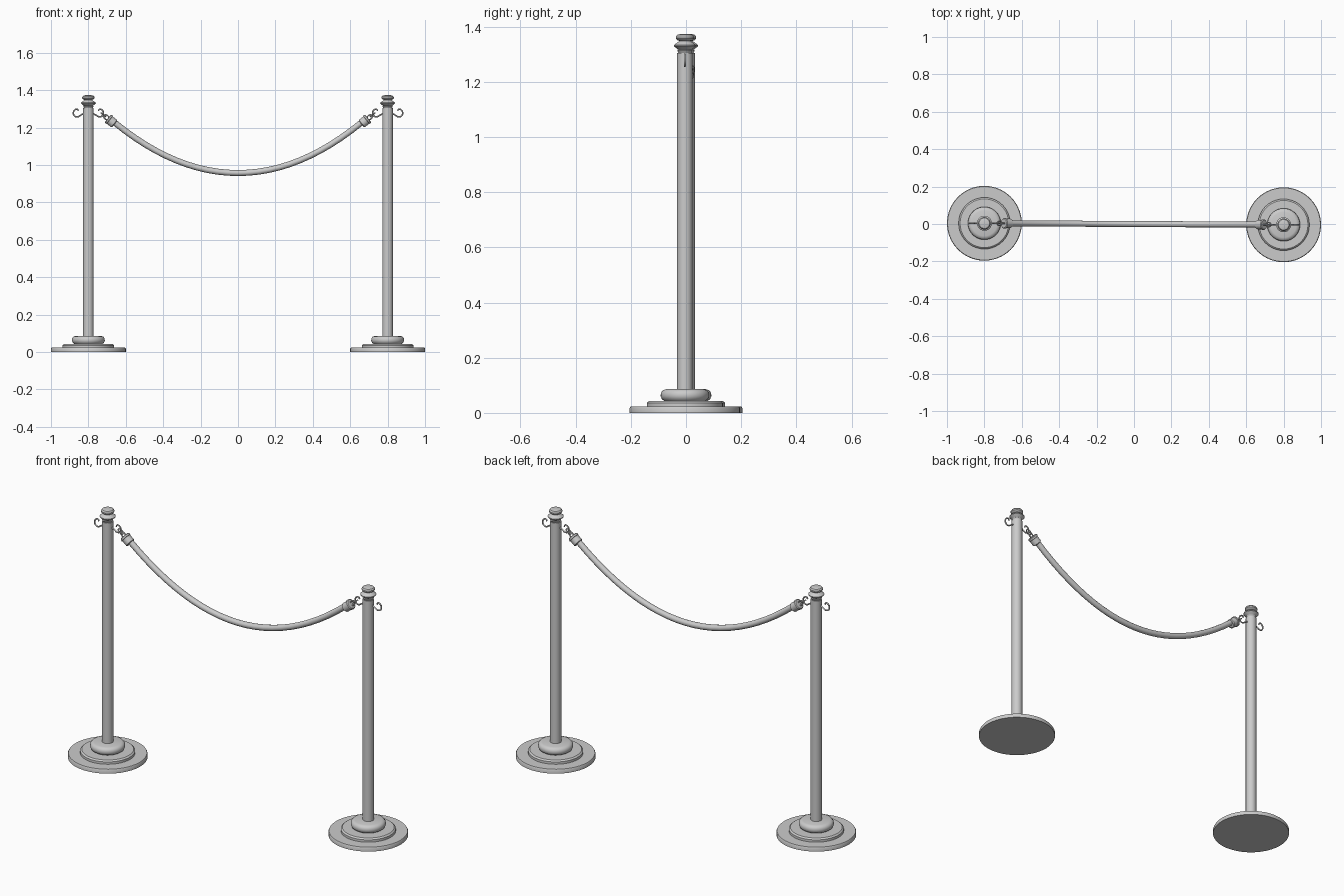
import bpy, bmesh, math
from mathutils import Vector, Matrix

if "Cube" in bpy.data.objects:
    bpy.data.objects.remove(bpy.data.objects["Cube"])


def link_mesh(name, bm, angle=35):
    me = bpy.data.meshes.new(name)
    bmesh.ops.recalc_face_normals(bm, faces=bm.faces)
    bm.to_mesh(me)
    bm.free()
    ob = bpy.data.objects.new(name, me)
    bpy.context.collection.objects.link(ob)
    bpy.ops.object.select_all(action='DESELECT')
    ob.select_set(True)
    bpy.context.view_layer.objects.active = ob
    bpy.ops.object.shade_smooth_by_angle(angle=math.radians(angle))
    return ob


def lathe(name, profile, matrix, sides=32):
    """Revolve (radius, height) points about local z."""
    bm = bmesh.new()
    vs = [bm.verts.new((r, 0, z)) for r, z in profile]
    es = [bm.edges.new(p) for p in zip(vs, vs[1:])]
    bmesh.ops.spin(bm, geom=vs + es, cent=(0, 0, 0), axis=(0, 0, 1),
                   angle=math.tau, steps=sides, use_merge=True)
    bmesh.ops.remove_doubles(bm, verts=bm.verts, dist=1e-5)
    bm.transform(matrix)
    return link_mesh(name, bm)


def tube(name, points, radius, sides=2, kind='BEZIER', cyclic=False):
    cu = bpy.data.curves.new(name, 'CURVE')
    cu.dimensions = '3D'
    cu.bevel_depth = radius
    cu.bevel_resolution = sides
    cu.use_fill_caps = True
    cu.resolution_u = 5
    sp = cu.splines.new(kind)
    if kind == 'BEZIER':
        sp.bezier_points.add(len(points) - 1)
        for b, p in zip(sp.bezier_points, points):
            b.co = p
            b.handle_left_type = b.handle_right_type = 'AUTO'
    else:
        sp.points.add(len(points) - 1)
        for b, p in zip(sp.points, points):
            b.co = (*p, 1)
    sp.use_cyclic_u = cyclic
    sp.use_smooth = True
    ob = bpy.data.objects.new(name, cu)
    bpy.context.collection.objects.link(ob)
    return ob


base = [(0, 0), (.2, 0), (.2, .018), (.197, .023), (.138, .023), (.138, .036),
        (.13, .043), (.074, .043), (.083, .049), (.088, .06), (.087, .073),
        (.08, .082), (.068, .086), (0, .086)]
pole = [(0, .08), (.028, .08), (.028, 1.305), (0, 1.305)]
finial = [(0, 1.303), (.022, 1.303), (.028, 1.313), (.024, 1.316), (.04, 1.329),
          (.04, 1.333), (.024, 1.345), (.02, 1.348), (.027, 1.35), (.033, 1.356),
          (.033, 1.363), (.028, 1.37), (.017, 1.373), (0, 1.373)]
hook = [(.024, 1.276), (.042, 1.266), (.06, 1.257), (.076, 1.265), (.08, 1.28),
        (.071, 1.296), (.059, 1.298), (.053, 1.289)]
collar = [(0, -.024), (.02, -.024), (.025, -.02), (.025, .01), (.028, .012),
          (.028, .02), (.024, .024), (0, .024)]

SPAN, LOW, RISE, SKEW = .66, .957, .27, .004


def rope_y(x):
    return -SKEW * x / .8


for side, label in ((-1, "left"), (1, "right")):
    y = -side * SKEW
    at = Matrix.Translation((side * .8, y, 0))
    # post
    lathe(label + "_base", base, at, 40)
    lathe(label + "_pole", pole, at)
    lathe(label + "_finial", finial, at)
    # two hooks on each post
    for d, where in ((-1, "inner"), (1, "outer")):
        tube(f"{label}_{where}_hook",
             [(side * (.8 + d * x), y, z) for x, z in hook], .004)
    # rope collar, aligned with the rope end
    out = Vector((side, 0, 2 * RISE / SPAN)).normalized()
    end = Vector((side * .678, rope_y(side * .678), 1.234))
    rot = out.to_track_quat('Z', 'Y').to_matrix().to_4x4()
    lathe(label + "_collar", collar, Matrix.Translation(end) @ rot, 24)
    # two linked rings between collar and hook
    up = out.cross(Vector((0, 1, 0)))
    for i, (dist, across) in enumerate(((.034, up), (.054, Vector((0, 1, 0))))):
        c = end + out * dist
        tube(f"{label}_link_{i + 1}",
             [c + out * .016 * math.cos(a * math.tau / 8)
              + across * .011 * math.sin(a * math.tau / 8) for a in range(8)],
             .0035, cyclic=True)

# hanging rope
xs = [SPAN * (i / 12 - 1) for i in range(25)]
tube("rope", [(x, rope_y(x), LOW + RISE * (x / SPAN) ** 2) for x in xs],
     .016, 4, 'POLY')
